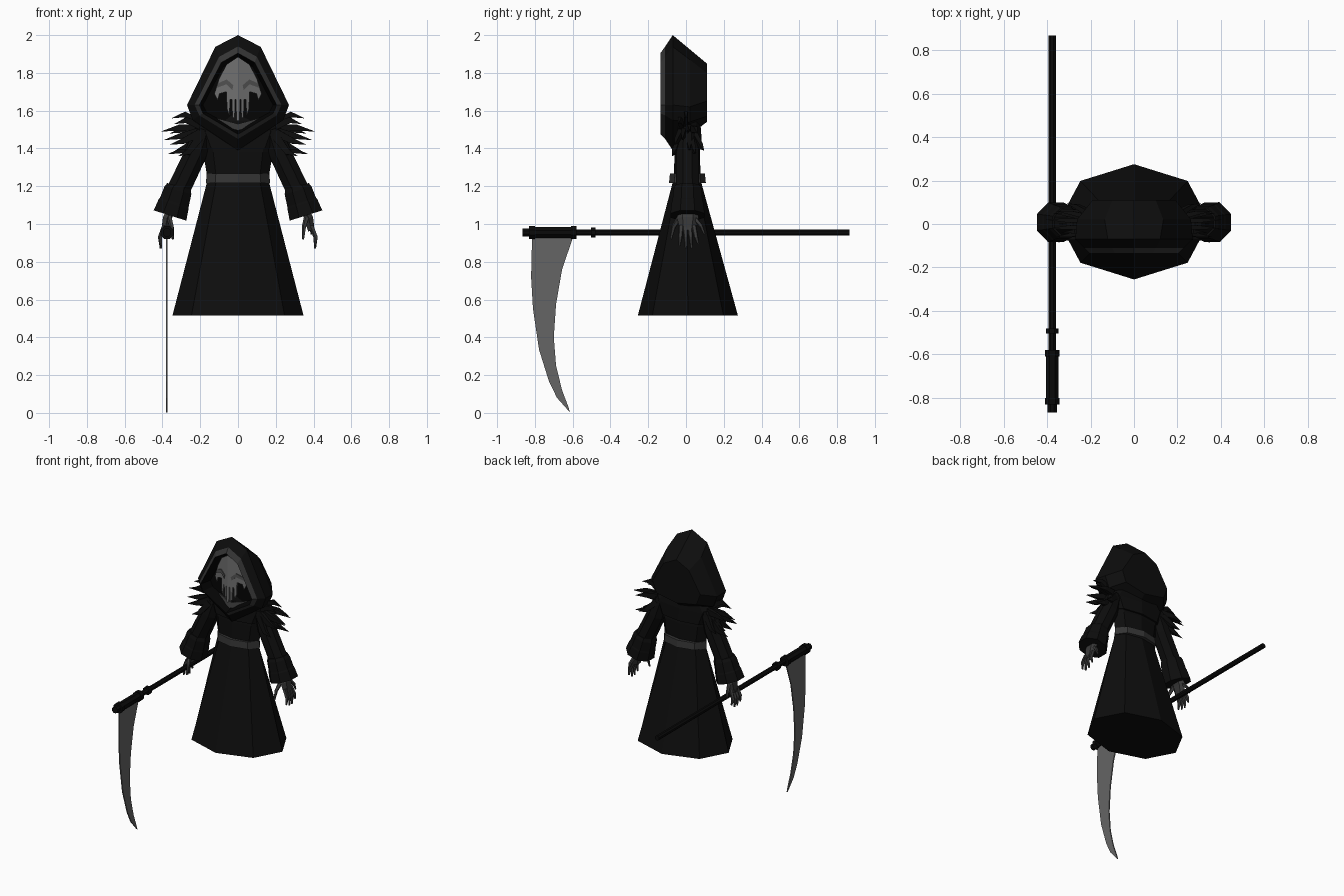
import bpy, bmesh, math
from mathutils import Vector

if "Cube" in bpy.data.objects:
    bpy.data.objects.remove(bpy.data.objects["Cube"])


def mat(name, v):
    m = bpy.data.materials.new(name)
    m.diffuse_color = (v, v, v, 1)
    m.use_nodes = True
    m.node_tree.nodes["Principled BSDF"].inputs["Base Color"].default_value = m.diffuse_color
    return m


CLOTH = mat("black cloth", 0.004)
WOOD = mat("near black wood", 0.003)
VOID = mat("hood darkness", 0.0015)
TRIM = mat("dark grey trim", 0.035)
SKIN = mat("grey hand", 0.04)
BONE = mat("pale grey mask", 0.16)
BROW = mat("mid grey brow", 0.08)
STEEL = mat("blade grey", 0.13)


def finish(bm, name, m):
    bmesh.ops.recalc_face_normals(bm, faces=bm.faces[:])
    me = bpy.data.meshes.new(name)
    bm.to_mesh(me)
    bm.free()
    me.materials.append(m)
    ob = bpy.data.objects.new(name, me)
    bpy.context.collection.objects.link(ob)
    return ob


def loft(name, rings, m, caps=(True, True)):
    """Skin a list of equal-length point rings."""
    bm = bmesh.new()
    vs = [[bm.verts.new(p) for p in r] for r in rings]
    n = len(vs[0])
    for a, b in zip(vs, vs[1:]):
        for i in range(n):
            j = (i + 1) % n
            bm.faces.new((a[i], a[j], b[j], b[i]))
    if caps[0]:
        bm.faces.new(vs[0])
    if caps[1]:
        bm.faces.new(vs[-1])
    return finish(bm, name, m)


def tube(name, pts, radii, m, n=8, flat=1.0):
    """Tapered tube along a path; flat scales the second cross axis."""
    pts = [Vector(p) for p in pts]
    rings = []
    for i, p in enumerate(pts):
        d = (pts[min(i + 1, len(pts) - 1)] - pts[max(i - 1, 0)]).normalized()
        ref = Vector((1, 0, 0)) if abs(d.y) > 0.9 else Vector((0, 1, 0))
        u = d.cross(ref).normalized()
        w = u.cross(d)
        rings.append([p + radii[i] * (u * math.cos(t) + w * flat * math.sin(t))
                      for t in [2 * math.pi * (k + 0.5) / n for k in range(n)]])
    return loft(name, rings, m)


def plate(name, pts, depth, m):
    """Closed slab from a planar outline, thickened along depth."""
    d = Vector(depth)
    return loft(name, [[Vector(p) for p in pts], [Vector(p) + d for p in pts]], m)


def octagon(rx, yf, yb, z):
    c = (yf + yb) / 2
    h = (yb - yf) / 2
    k = 0.71
    xy = [(0, c - h), (k * rx, c - k * h), (rx, c), (k * rx, c + k * h), (0, c + h),
          (-k * rx, c + k * h), (-rx, c), (-k * rx, c - k * h)]
    return [(x, y, z) for x, y in xy]


def hood_ring(y, half):
    left = [(-x, z) for x, z in half[-2:0:-1]]
    return [(x, y, z) for x, z in half + left]


# robe skirt, torso and belt
loft("robe_skirt", [octagon(.347, -.255, .275, .515), octagon(.162, -.068, .078, 1.23)], CLOTH)
loft("torso", [octagon(.158, -.066, .076, 1.22), octagon(.185, -.06, .075, 1.38),
               octagon(.21, -.05, .06, 1.49), octagon(.1, -.04, .05, 1.56)], CLOTH)
loft("belt", [octagon(.17, -.09, .105, 1.218), octagon(.165, -.085, .1, 1.268)], TRIM)

# shoulder cape
loft("cape", [octagon(.2, -.07, .085, 1.4), octagon(.245, -.06, .08, 1.49),
              octagon(.2, -.06, .075, 1.545), octagon(.1, -.05, .06, 1.6)], CLOTH)

# hood: outer shell, grey rim, dark cavity
big = [(0, 2.0), (.12, 1.938), (.27, 1.63), (.24, 1.55), (0, 1.39)]
rim = [(0, 1.94), (.1, 1.885), (.23, 1.63), (.205, 1.575), (0, 1.45)]
lip = [(0, 1.905), (.088, 1.855), (.205, 1.63), (.185, 1.585), (0, 1.475)]
pit = [(0, 1.88), (.08, 1.83), (.185, 1.63), (.165, 1.59), (0, 1.5)]
mid = [(0, 1.925), (.135, 1.87), (.262, 1.62), (.23, 1.54), (0, 1.47)]
back = [(0, 1.85), (.1, 1.80), (.19, 1.65), (.16, 1.57), (0, 1.54)]
loft("hood", [hood_ring(-.11, rim), hood_ring(-.07, big), hood_ring(.02, mid),
              hood_ring(.11, back)], CLOTH, (False, True))
loft("hood_rim", [hood_ring(-.11, rim), hood_ring(-.135, lip)], TRIM, (False, False))
inside = loft("hood_inside", [hood_ring(-.135, lip), hood_ring(-.05, pit)], VOID, (False, True))
inside.data.flip_normals()

# mask: two angled halves with dripping lower edge
outline = [(0, 1.885), (.06, 1.845), (.1, 1.77), (.125, 1.69), (.108, 1.655), (.098, 1.69),
           (.062, 1.70), (.058, 1.61), (.046, 1.575), (.041, 1.66), (.033, 1.66), (.029, 1.565),
           (.018, 1.56), (.015, 1.66), (.011, 1.66), (.008, 1.55), (0, 1.545)]
for s, side in ((1, "left"), (-1, "right")):
    def face_pt(x, z, off=0):
        return (s * x, -.12 + .3 * x - off, z)
    plate("mask_" + side, [face_pt(x, z) for x, z in outline], (0, .012, 0), BONE)
    plate("brow_" + side, [face_pt(x, z, .006) for x, z in
          [(.025, 1.735), (.06, 1.765), (.105, 1.745), (.115, 1.72), (.06, 1.74), (.03, 1.71)]],
          (0, .006, 0), BROW)
    plate("chin_fold_" + side, [(0, -.075, 1.53), (s * .11, -.06, 1.56),
          (s * .09, -.075, 1.525), (0, -.095, 1.495)], (0, .008, 0), TRIM)

# sleeves, cuffs, hands and shoulder feathers on both sides
tips = [(.35, .0, 1.56), (.335, -.04, 1.53), (.405, .02, 1.49), (.36, .06, 1.48),
        (.39, -.02, 1.445), (.36, -.06, 1.42), (.37, .05, 1.37), (.315, -.075, 1.36),
        (.31, .095, 1.39), (.33, .02, 1.39)]
for s, side in ((1, "left"), (-1, "right")):
    def P(x, y, z):
        return (s * x, y, z)
    tube("sleeve_" + side, [P(.18, .008, 1.5), P(.225, .008, 1.37), P(.32, .008, 1.17)],
         [.05, .064, .066], CLOTH, 8)
    tube("cuff_" + side, [P(.312, .008, 1.2), P(.318, .008, 1.178), P(.337, .008, 1.115),
         P(.341, .008, 1.105), P(.36, .008, 1.045)], [.07, .08, .086, .09, .098], CLOTH, 8)
    tube("palm_" + side, [P(.35, .01, 1.08), P(.375, .01, 1.03), P(.388, .008, .965)],
         [.024, .027, .02], SKIN, 6, 2.1)
    for i, (y0, y1, z1) in enumerate([(-.025, -.035, .885), (-.003, 0, .87),
                                      (.02, .03, .87), (.042, .065, .895)]):
        tube(f"finger_{i + 1}_{side}", [P(.388, y0, .99), P(.412, (y0 + y1) / 2, .93), P(.408, y1, z1)],
             [.014, .012, .006], SKIN, 5)
    tube("thumb_" + side, [P(.365, -.03, 1.04), P(.35, -.065, .985), P(.345, -.08, .92)],
         [.015, .012, .006], SKIN, 5)
    tube("small_finger_" + side, [P(.375, .045, 1.03), P(.388, .08, .99), P(.39, .098, .945)],
         [.013, .011, .005], SKIN, 5)
    for i, (x, y, z) in enumerate(tips):
        base = P(.2, y * .5, 1.5 + (z - 1.47) * .35)
        bend = P(.2 + (x - .2) * .55, y * .85, z + .02)
        tube(f"feather_{i + 1}_{side}", [base, bend, P(x, y, z)], [.03, .022, .001], CLOTH, 4, .6)

# scythe shaft with collars along y
X, Z = -.376, .955
for name, a, b, r in [("scythe_shaft", -.86, .866, .018), ("shaft_end", -.866, -.83, .023),
                      ("head_sleeve", -.82, -.59, .031), ("head_collar_front", -.83, -.8, .037),
                      ("head_collar_back", -.61, -.58, .037), ("shaft_ring", -.503, -.48, .03)]:
    tube(name, [(X, a, Z), (X, b, Z)], [r, r], WOOD, 8)

# curved scythe blade
outer = [(-.815, .93), (-.82, .72), (-.81, .55), (-.778, .335), (-.725, .165), (-.683, .08), (-.614, .002)]
inner = [(-.622, .03), (-.656, .12), (-.688, .25), (-.70, .40), (-.688, .575), (-.656, .76), (-.598, .93)]
plate("scythe_blade", [(X - .004, y, z) for y, z in outer + inner], (.008, 0, 0), STEEL)
